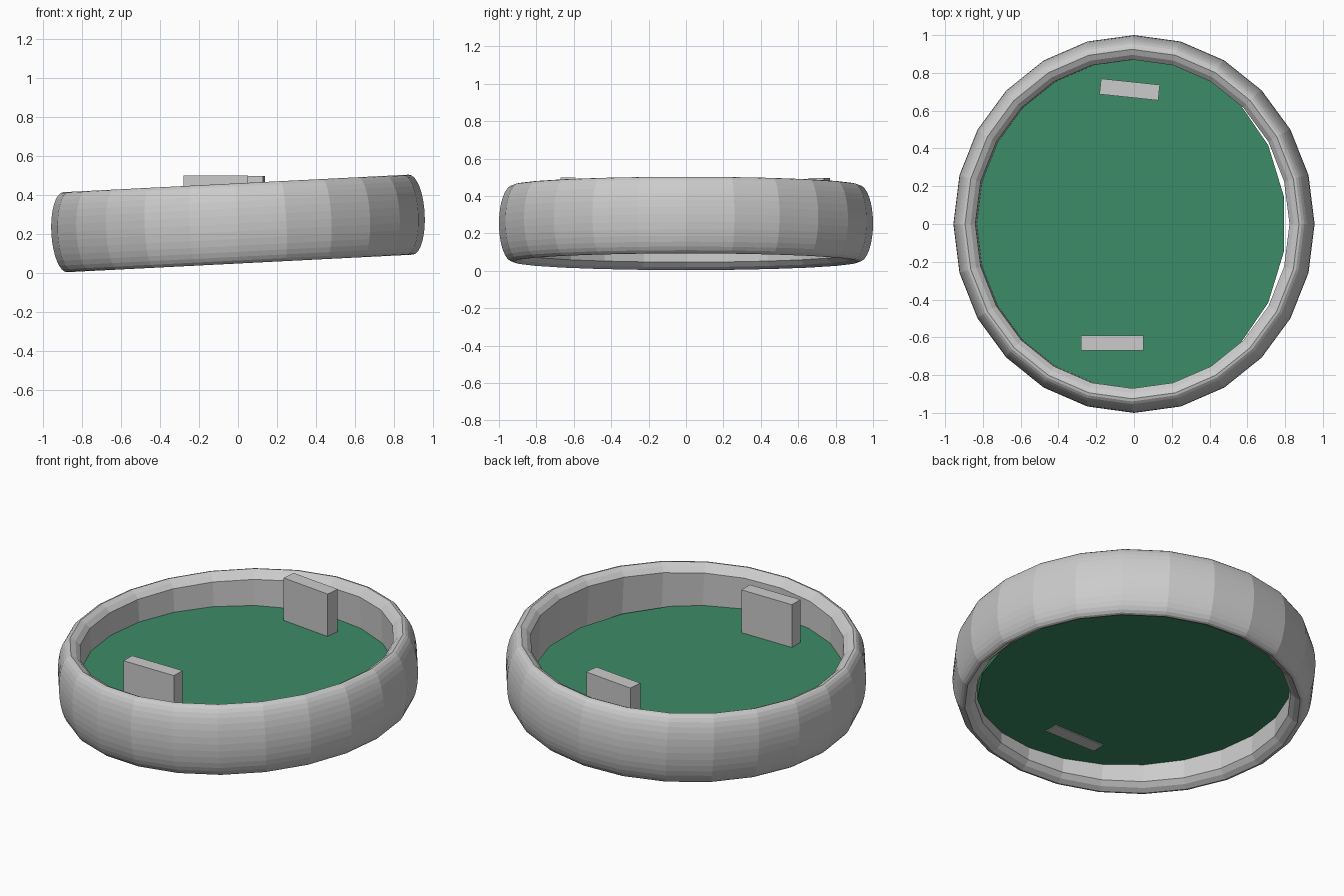
import bpy
import bmesh
import math
from mathutils import Matrix

if "Cube" in bpy.data.objects:
    bpy.data.objects.remove(bpy.data.objects["Cube"])


def finish(bm, name, matrix, color=None):
    bmesh.ops.transform(bm, matrix=matrix, verts=bm.verts)
    bmesh.ops.recalc_face_normals(bm, faces=bm.faces)
    mesh = bpy.data.meshes.new(name)
    bm.to_mesh(mesh)
    bm.free()
    obj = bpy.data.objects.new(name, mesh)
    bpy.context.collection.objects.link(obj)
    if color:
        mat = bpy.data.materials.new(name + "_colour")
        mat.diffuse_color = color
        mat.use_nodes = True
        mat.node_tree.nodes["Principled BSDF"].inputs["Base Color"].default_value = mat.diffuse_color
        mesh.materials.append(mat)
    return obj


def outer_ring(sides=24, steps=16):
    # D-shaped cross-section: bulging outside, straight chamfered inside
    profile = []
    for j in range(steps + 1):
        t = math.pi * (j / steps - 0.5)
        profile.append((0.925 + 0.075 * math.cos(t), 0.205 * math.sin(t)))
    profile += [(0.895, 0.19), (0.87, 0.165), (0.87, -0.165), (0.895, -0.19)]
    bm = bmesh.new()
    loops = []
    for i in range(sides):
        a = math.tau * i / sides
        loops.append([bm.verts.new((r * math.cos(a), r * math.sin(a), z))
                      for r, z in profile])
    n = len(profile)
    for i in range(sides):
        p, q = loops[i], loops[(i + 1) % sides]
        for j in range(n):
            k = (j + 1) % n
            bm.faces.new((p[j], q[j], q[k], p[k]))
    # slightly narrowed in x, then tilted up towards +x
    finish(bm, "outer_ring",
           Matrix.Translation((0, 0, 0.2535))
           @ Matrix.Rotation(math.radians(-2.9), 4, 'Y')
           @ Matrix.Diagonal((0.957, 1, 1, 1)))


def floor_disc(bottom=0.165, top=0.245):
    # thick 20-sided floor, offset to leave a gap on the right
    bm = bmesh.new()
    bmesh.ops.create_cone(bm, cap_ends=True, segments=20,
                          radius1=1, radius2=1, depth=1)
    finish(bm, "floor_disc",
           Matrix.Translation((-0.065, 0, (bottom + top) / 2))
           @ Matrix.Diagonal((0.87, 0.92, top - bottom, 1))
           @ Matrix.Rotation(math.tau / 40, 4, 'Z'),
           (0.045, 0.26, 0.135, 1))


def block(name, x, y, bottom, top, length, depth, turn=0.0):
    bm = bmesh.new()
    bmesh.ops.create_cube(bm, size=1)
    finish(bm, name,
           Matrix.Translation((x, y, (bottom + top) / 2))
           @ Matrix.Rotation(math.radians(turn), 4, 'Z')
           @ Matrix.Diagonal((length, depth, top - bottom, 1)))


outer_ring()
floor_disc()

# two upright blocks set into the floor
block("front_block", -0.115, -0.63, 0.16, 0.498, 0.33, 0.08)
block("back_block", -0.023, 0.712, 0.19, 0.496, 0.313, 0.083, -6)
